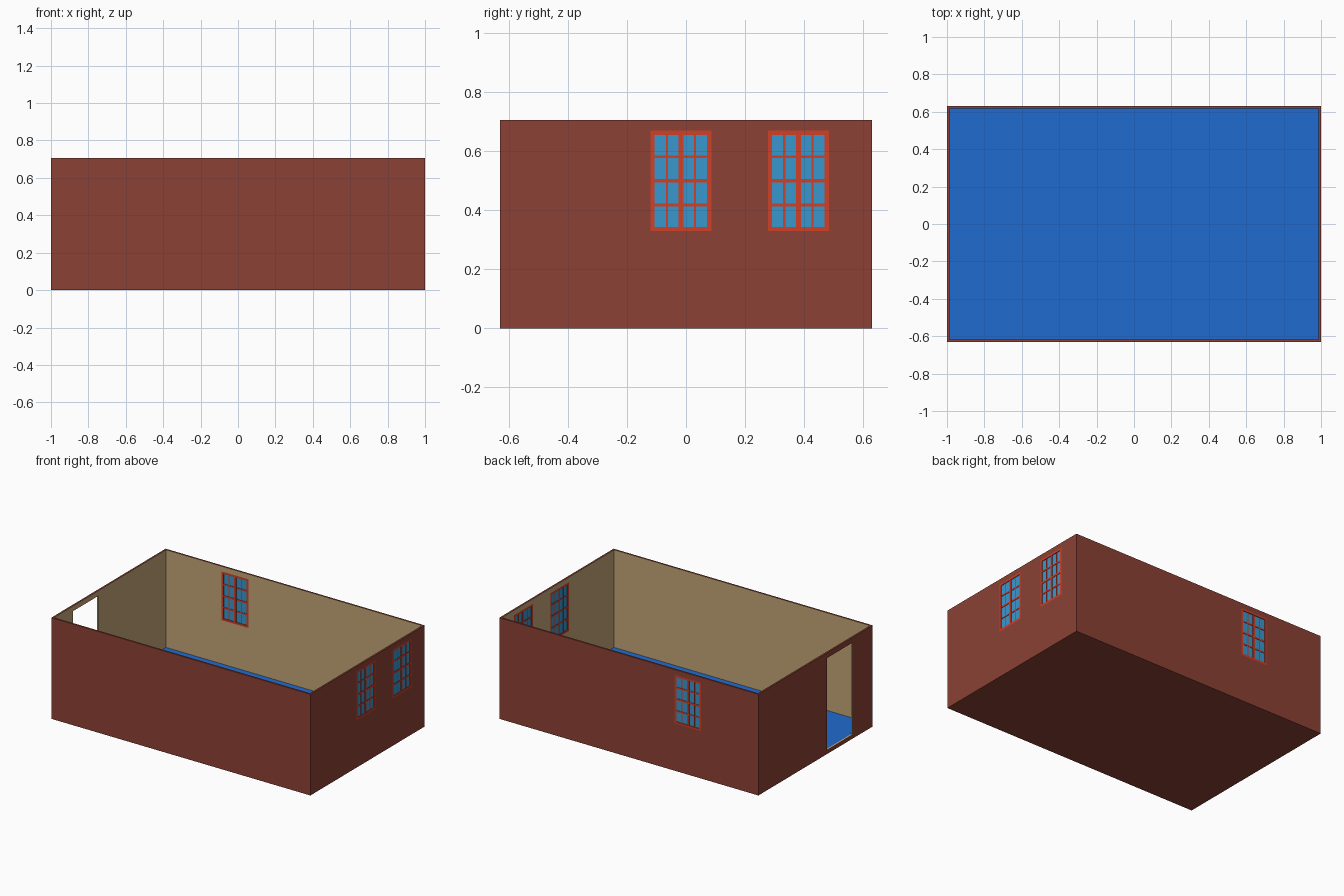
import bpy, bmesh, math
from mathutils import Matrix, Vector

if "Cube" in bpy.data.objects:
    bpy.data.objects.remove(bpy.data.objects["Cube"])

L, W, H = 1.0, 0.63, 0.706      # half length, half width, height
T, FLOOR = 0.0125, 0.025        # wall and floor thickness
WIN_W, Z0, Z1 = 0.206, 0.33, 0.67


def material(name, rgb):
    m = bpy.data.materials.new(name)
    m.diffuse_color = (*rgb, 1)
    m.use_nodes = True
    m.node_tree.nodes["Principled BSDF"].inputs["Base Color"].default_value = m.diffuse_color
    return m


brick = material("brick red", (0.26, 0.053, 0.035))
plaster = material("tan plaster", (0.55, 0.38, 0.18))
carpet = material("blue floor", (0.015, 0.145, 0.62))
trim = material("orange red trim", (0.63, 0.05, 0.019))
pane = material("light blue glass", (0.042, 0.31, 0.62))


def boxes(name, spans, mats):
    """One object from boxes given as ((x0,x1),(y0,y1),(z0,z1))."""
    bm = bmesh.new()
    for s in spans:
        c = Vector([(a + b) / 2 for a, b in s])
        d = [b - a for a, b in s]
        bmesh.ops.create_cube(bm, size=1, matrix=Matrix.Translation(c) @ Matrix.Diagonal((*d, 1)))
    me = bpy.data.meshes.new(name)
    bm.to_mesh(me)
    bm.free()
    for m in mats:
        me.materials.append(m)
    ob = bpy.data.objects.new(name, me)
    bpy.context.collection.objects.link(ob)
    return ob


# Room shell, hollowed and pierced for the door and windows
room = boxes("room_shell", [((-L, L), (-W, W), (0, H))], [brick, plaster, carpet])
RIGHT_Y, BACK_X = (-0.017, 0.381), -0.455
h = WIN_W / 2
cuts = [((-L + T, L - T), (-W + T, W - T), (FLOOR, H + 0.2)),
        ((-L - 0.1, -L + 0.1), (-0.41, -0.125), (FLOOR + 0.003, Z1)),
        ((BACK_X - h, BACK_X + h), (W - 0.1, W + 0.1), (Z0, Z1))]
cuts += [((L - 0.1, L + 0.1), (y - h, y + h), (Z0, Z1)) for y in RIGHT_Y]
bpy.context.view_layer.objects.active = room
for c in cuts:
    cutter = boxes("cutter", [c], [])
    cutter.hide_render = True
    mod = room.modifiers.new("cut", 'BOOLEAN')
    mod.operation, mod.solver, mod.object = 'DIFFERENCE', 'EXACT', cutter
    bpy.ops.object.modifier_apply(modifier=mod.name)
    bpy.data.objects.remove(cutter)

# Brick outside and on the rim, blue floor, plaster elsewhere
for p in room.data.polygons:
    c, n, e = p.center, p.normal, 1e-4
    outside = abs(c.x) > L - e or abs(c.y) > W - e or c.z < e or c.z > H - e
    is_floor = n.z > 0.9 and c.z < FLOOR + 0.001
    p.material_index = 0 if outside else 2 if is_floor else 1


def window(name, x, y, angle):
    """Two-leaf window with a 4 x 4 grid of panes, set in the wall."""
    d, b, f = T / 2, 0.0035, 0.014
    zm, thin = (Z0 + Z1) / 2, 0.0035
    zstep, ustep = (Z1 - Z0 - f) / 4, (WIN_W - f) / 4
    bars = [((-h, -h + f), (-d, d), (Z0, Z1)), ((h - f, h), (-d, d), (Z0, Z1)),
            ((-h + f, h - f), (-d, d), (Z0, Z0 + f)), ((-h + f, h - f), (-d, d), (Z1 - f, Z1)),
            ((-0.008, 0.008), (-0.005, 0.005), (Z0 + f, Z1 - f))]
    bars += [((s * ustep - thin, s * ustep + thin), (-b, b), (Z0 + f, Z1 - f)) for s in (-1, 1)]
    for k, t in ((-1, 0.005), (0, 0.0065), (1, 0.005)):
        z = zm + k * zstep
        bars.append(((-h + f, h - f), (-b - 0.0005, b + 0.0005), (z - t, z + t)))
    frame = boxes(name + "_frame", bars, [trim])
    glass = boxes(name + "_glass", [((-h + f, h - f), (-0.0015, 0.0015), (Z0 + f, Z1 - f))], [pane])
    for ob in (frame, glass):
        ob.location = (x, y, 0)
        ob.rotation_euler.z = angle


# Windows in the back and right walls
window("back_window", BACK_X, W - T / 2, 0)
for i, y in enumerate(RIGHT_Y):
    window(f"right_window_{i + 1}", L - T / 2, y, math.pi / 2)
